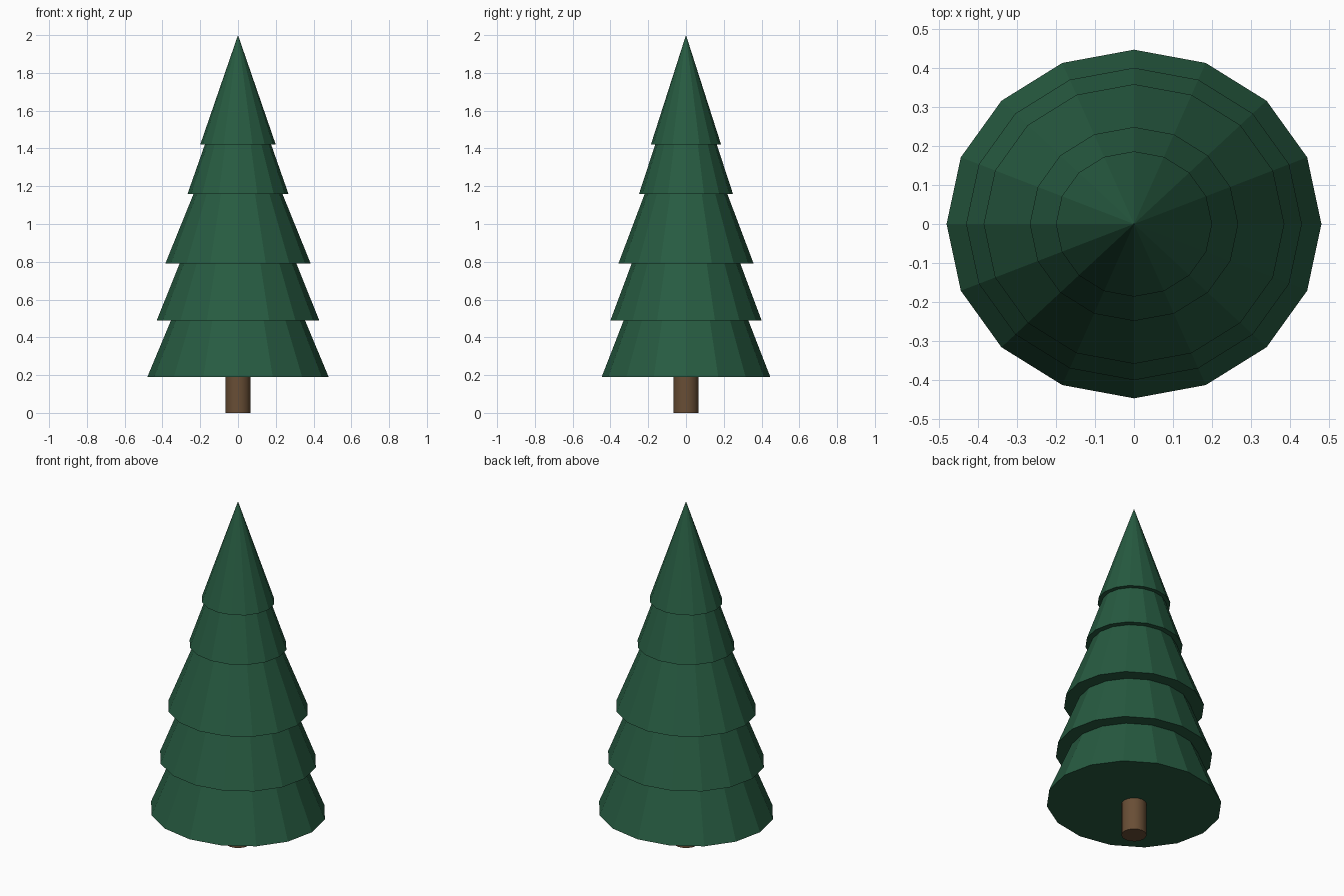
import bpy
import math

cube = bpy.data.objects.get("Cube")
if cube:
    bpy.data.objects.remove(cube, do_unlink=True)


def make_material(name, rgb):
    mat = bpy.data.materials.new(name)
    mat.use_nodes = True
    color = (*rgb, 1.0)
    mat.diffuse_color = color
    mat.node_tree.nodes["Principled BSDF"].inputs["Base Color"].default_value = color
    return mat


pine_green = make_material("pine_green", (0.02, 0.105, 0.053))
bark_brown = make_material("bark_brown", (0.14, 0.076, 0.036))

SIDES = 16
DEPTH_RATIO = 0.93  # the foliage is slightly flattened front to back


def add_tier(name, base, apex, radius):
    """Closed, flat-shaded cone of foliage from base height to apex height."""
    bpy.ops.mesh.primitive_cone_add(
        vertices=SIDES, radius1=radius, radius2=0, depth=apex - base,
        location=(0, 0, (base + apex) / 2))
    tier = bpy.context.object
    tier.name = name
    tier.scale.y = DEPTH_RATIO
    bpy.ops.object.transform_apply(location=False, rotation=False, scale=True)
    tier.data.materials.append(pine_green)


# Foliage: overlapping cones, widest at the bottom
tiers = [
    ("foliage_bottom", 0.19, 1.34, 0.48),
    ("foliage_lower", 0.49, 1.56, 0.43),
    ("foliage_middle", 0.79, 1.74, 0.385),
    ("foliage_upper", 1.16, 1.92, 0.267),
    ("foliage_top", 1.42, 2.0, 0.2),
]
for tier in tiers:
    add_tier(*tier)

# Trunk: round post reaching up into the foliage
bpy.ops.mesh.primitive_cylinder_add(
    vertices=SIDES, radius=0.067, depth=0.25, location=(0, 0, 0.125))
trunk = bpy.context.object
trunk.name = "trunk"
trunk.data.materials.append(bark_brown)
bpy.ops.object.shade_smooth_by_angle(angle=math.radians(30))
